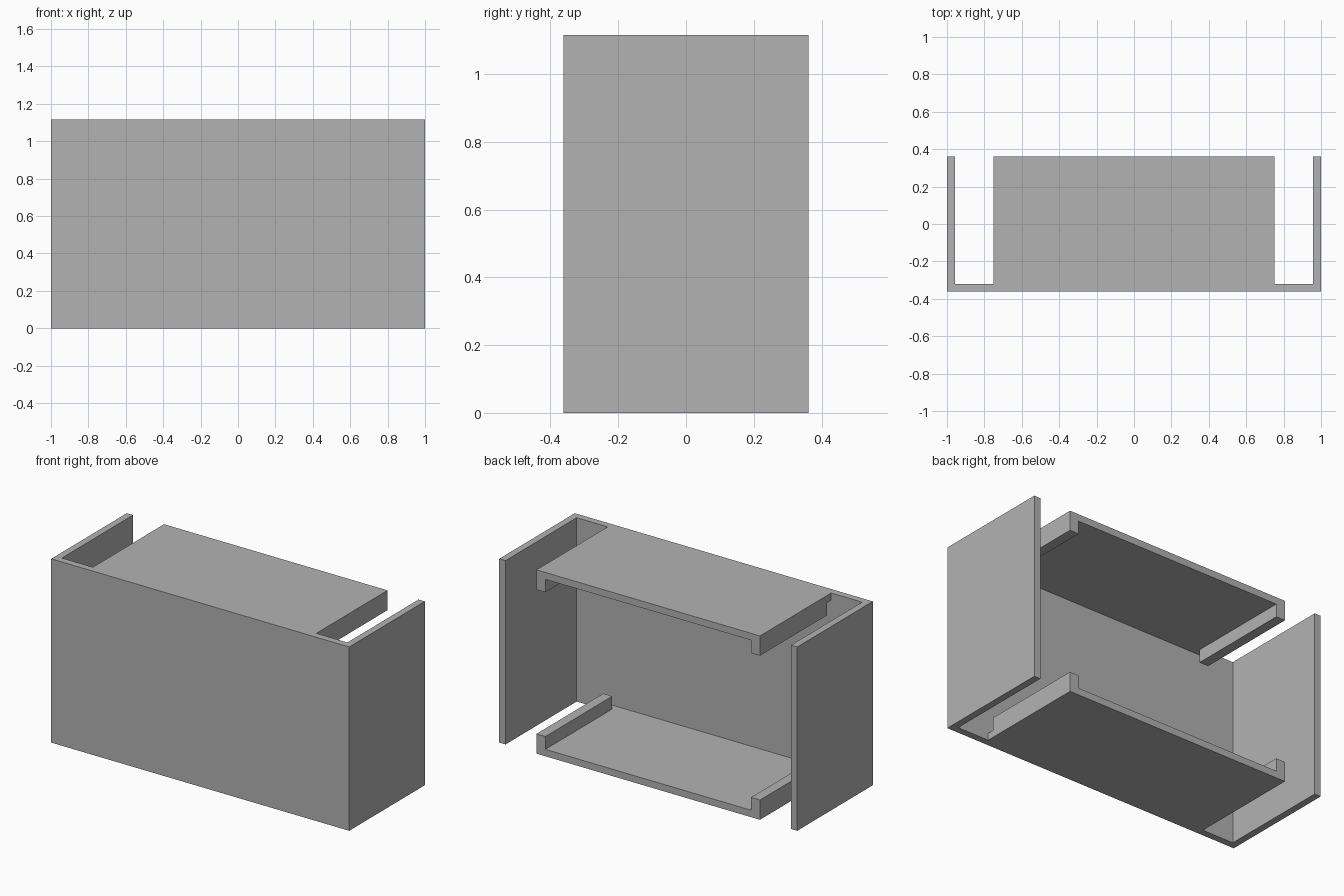
import bpy
import bmesh
from mathutils import Vector

cube = bpy.data.objects.get("Cube")
if cube:
    bpy.data.objects.remove(cube, do_unlink=True)

HALF_W, HALF_D, HEIGHT = 1.0, 0.362, 1.115
WALL = 0.042                 # panel thickness
SHELF_W = 0.75               # half width of the shelves
RAIL_W, RAIL_H = 0.06, 0.12  # rails along the shelf ends
FRONT_IN = -HALF_D + WALL    # inner side of the front panel

grey = bpy.data.materials.new("plain grey")
grey.use_nodes = True
colour = (0.448, 0.448, 0.448, 1)
grey.diffuse_color = colour
grey.node_tree.nodes["Principled BSDF"].inputs["Base Color"].default_value = colour


def prism(name, outline, direction):
    """Extrude a closed outline into a solid part."""
    bm = bmesh.new()
    face = bm.faces.new([bm.verts.new(p) for p in outline])
    top = bmesh.ops.extrude_face_region(bm, geom=[face], use_keep_orig=True)
    moved = [v for v in top["geom"] if isinstance(v, bmesh.types.BMVert)]
    bmesh.ops.translate(bm, verts=moved, vec=Vector(direction))
    bmesh.ops.recalc_face_normals(bm, faces=bm.faces)
    mesh = bpy.data.meshes.new(name)
    bm.to_mesh(mesh)
    bm.free()
    mesh.materials.append(grey)
    obj = bpy.data.objects.new(name, mesh)
    bpy.context.collection.objects.link(obj)


def box(name, x0, x1, y0, y1, z0, z1):
    prism(name, [(x0, y0, z0), (x1, y0, z0), (x1, y1, z0), (x0, y1, z0)],
          (0, 0, z1 - z0))


# Front panel with both side panels, as one U-shaped shell
inner = HALF_W - WALL
prism("front_and_side_shell",
      [(-HALF_W, -HALF_D, 0), (HALF_W, -HALF_D, 0), (HALF_W, HALF_D, 0),
       (inner, HALF_D, 0), (inner, FRONT_IN, 0), (-inner, FRONT_IN, 0),
       (-inner, HALF_D, 0), (-HALF_W, HALF_D, 0)],
      (0, 0, HEIGHT))

# Top and bottom shelves, with rails that stop short of the front panel
for level, plate_z, rail_z in (
        ("bottom", (0, WALL), (WALL, RAIL_H)),
        ("top", (HEIGHT - WALL, HEIGHT), (HEIGHT - RAIL_H, HEIGHT - WALL))):
    box(level + "_shelf", -SHELF_W, SHELF_W, FRONT_IN, HALF_D, *plate_z)
    for side, s in (("left", 1), ("right", -1)):
        x0, x1 = sorted((s * (SHELF_W - RAIL_W), s * SHELF_W))
        box(f"{level}_{side}_rail", x0, x1, FRONT_IN + WALL, HALF_D, *rail_z)
